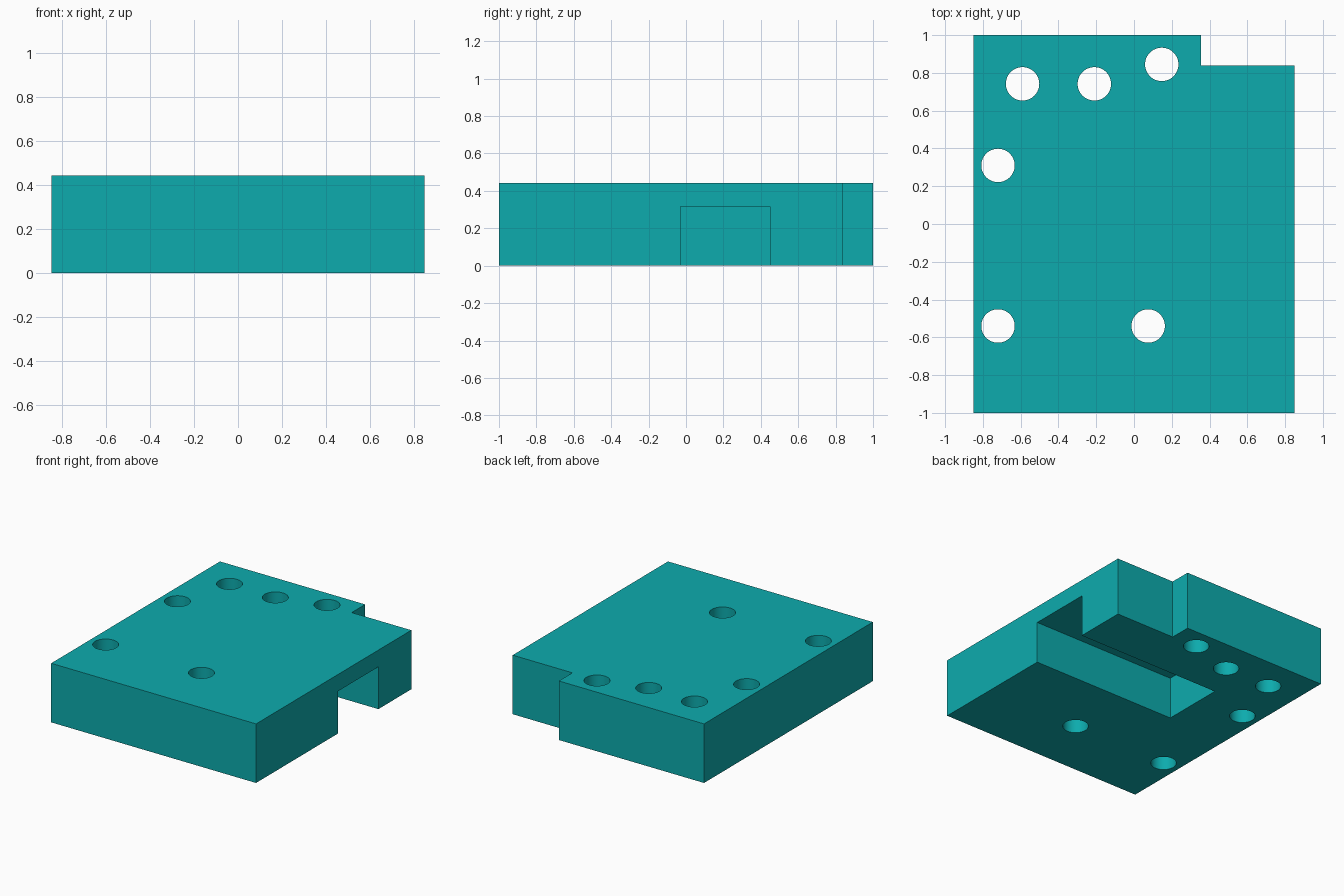
import bpy, bmesh, math

if "Cube" in bpy.data.objects:
    bpy.data.objects.remove(bpy.data.objects["Cube"])

H = 0.443          # block height
R = 0.0885         # hole radius

teal = bpy.data.materials.new("teal")
teal.diffuse_color = (0.004, 0.41, 0.42, 1)
teal.use_nodes = True
teal.node_tree.nodes["Principled BSDF"].inputs["Base Color"].default_value = teal.diffuse_color


def make_object(name, bm):
    bmesh.ops.recalc_face_normals(bm, faces=bm.faces)
    mesh = bpy.data.meshes.new(name)
    bm.to_mesh(mesh)
    bm.free()
    mesh.materials.append(teal)
    obj = bpy.data.objects.new(name, mesh)
    bpy.context.collection.objects.link(obj)
    return obj


def prism(name, outline, z0, z1):
    bm = bmesh.new()
    base = bm.faces.new([bm.verts.new((x, y, z0)) for x, y in outline])
    top = bmesh.ops.extrude_face_region(bm, geom=[base])["geom"]
    verts = [g for g in top if isinstance(g, bmesh.types.BMVert)]
    bmesh.ops.translate(bm, verts=verts, vec=(0, 0, z1 - z0))
    return make_object(name, bm)


def circle(cx, cy, n=48):
    return [(cx + R * math.cos(2 * math.pi * i / n),
             cy + R * math.sin(2 * math.pi * i / n)) for i in range(n)]


# Rectangular block with a notched back right corner
block = prism("block", [(-0.85, -1), (0.85, -1), (0.85, 0.84),
                        (0.355, 0.84), (0.355, 1), (-0.85, 1)], 0, H)

# Channel open to the right side and the underside
cutters = [prism("channel_cutter", [(-0.353, -0.03), (1, -0.03),
                                    (1, 0.45), (-0.353, 0.45)], -0.1, 0.317)]

# Vertical through holes
for x, y in [(-0.59, 0.742), (-0.21, 0.742), (0.147, 0.845),
             (-0.72, 0.31), (-0.72, -0.54), (0.075, -0.54)]:
    cutters.append(prism("hole_cutter", circle(x, y), -0.1, H + 0.1))

bpy.context.view_layer.objects.active = block
block.select_set(True)
for cutter in cutters:
    mod = block.modifiers.new("cut", 'BOOLEAN')
    mod.operation = 'DIFFERENCE'
    mod.solver = 'EXACT'
    mod.object = cutter
    bpy.ops.object.modifier_apply(modifier=mod.name)
    bpy.data.objects.remove(cutter)

# Smooth hole walls, sharp block edges
bpy.ops.object.shade_smooth_by_angle(angle=math.radians(30))
